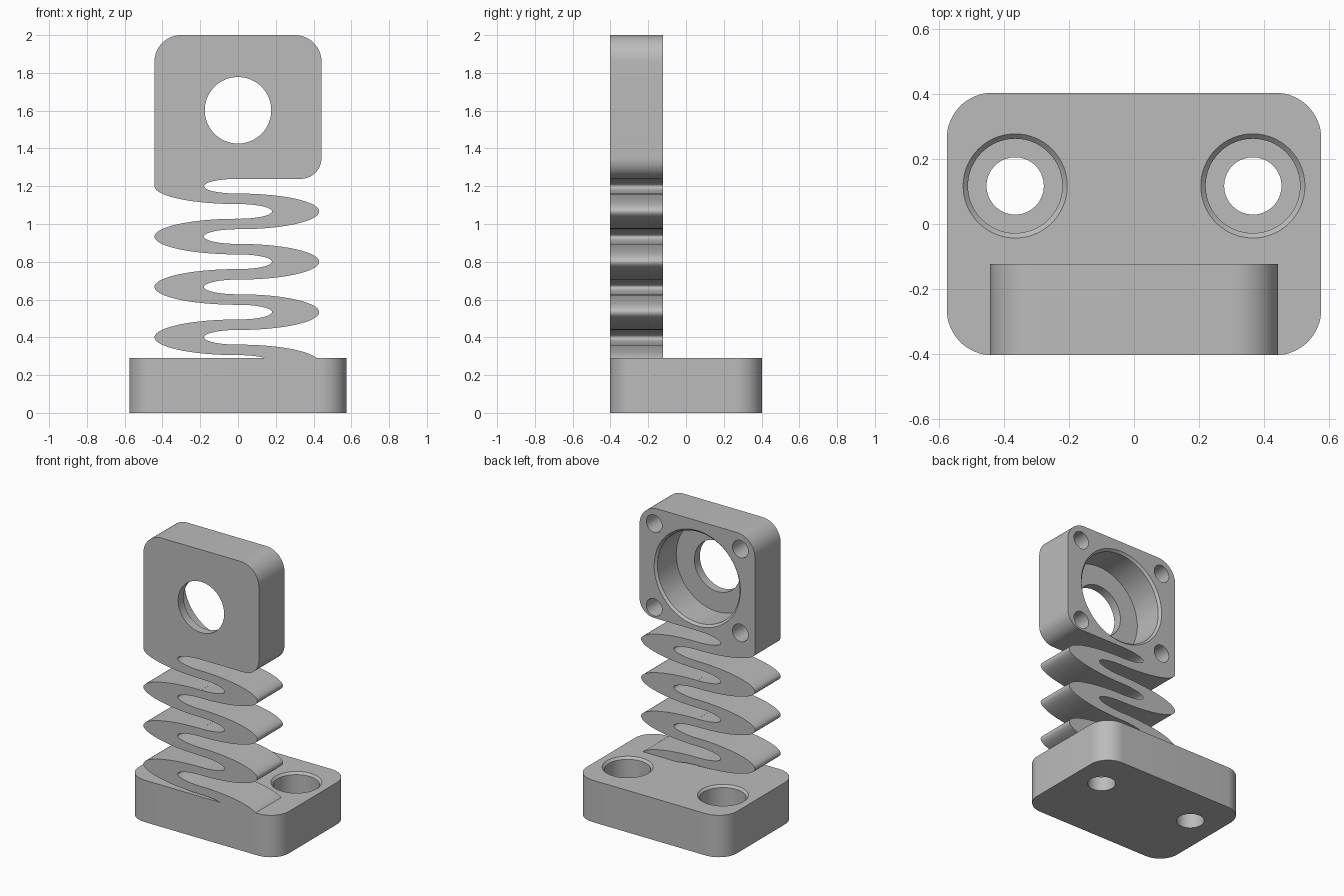
import bpy, bmesh, math
from mathutils import Matrix

cube = bpy.data.objects.get("Cube")
if cube:
    bpy.data.objects.remove(cube, do_unlink=True)

grey = bpy.data.materials.new("plain grey")
grey.use_nodes = True
GREY = (0.5, 0.5, 0.5, 1)
grey.diffuse_color = GREY
grey.node_tree.nodes["Principled BSDF"].inputs["Base Color"].default_value = GREY


def arc(cx, cy, rx, ry, start, end, steps):
    """Points of an elliptical arc, angles in degrees."""
    angles = [math.radians(start + (end - start) * i / steps) for i in range(steps + 1)]
    return [(cx + rx * math.cos(a), cy + ry * math.sin(a)) for a in angles]


def make_object(name, bm):
    bmesh.ops.remove_doubles(bm, verts=bm.verts, dist=1e-5)
    bmesh.ops.recalc_face_normals(bm, faces=bm.faces)
    mesh = bpy.data.meshes.new(name)
    bm.to_mesh(mesh)
    bm.free()
    mesh.materials.append(grey)
    obj = bpy.data.objects.new(name, mesh)
    bpy.context.collection.objects.link(obj)
    return obj


def extrude(name, outline, height, matrix):
    """Extrude a flat outline along local z, then place it."""
    bm = bmesh.new()
    bm.faces.new([bm.verts.new((x, y, 0)) for x, y in outline])
    bmesh.ops.remove_doubles(bm, verts=bm.verts, dist=1e-5)
    side = bmesh.ops.extrude_face_region(bm, geom=bm.faces[:])["geom"]
    top = [v for v in side if isinstance(v, bmesh.types.BMVert)]
    bmesh.ops.translate(bm, verts=top, vec=(0, 0, height))
    bmesh.ops.transform(bm, matrix=matrix, verts=bm.verts)
    return make_object(name, bm)


def lathe(bm, profile, matrix, sides=64):
    """Add a closed turned solid; profile is (radius, depth) pairs."""
    rings = []
    for r, d in profile:
        ring = [bm.verts.new(matrix @ Matrix.Rotation(math.tau * i / sides, 4, "Z")
                             @ Matrix.Translation((r, 0, d)).to_translation())
                for i in range(sides)]
        rings.append(ring)
    for a, b in zip(rings, rings[1:]):
        for i in range(sides):
            j = (i + 1) % sides
            bm.faces.new((a[i], a[j], b[j], b[i]))
    bm.faces.new(rings[0])
    bm.faces.new(rings[-1])


def cut(body, bm):
    """Subtract the cutter solids, then shade the finished body."""
    cutter = make_object("hole_cutter", bm)
    cutter.hide_render = True
    mod = body.modifiers.new("holes", "BOOLEAN")
    mod.operation = "DIFFERENCE"
    mod.solver = "EXACT"
    mod.object = cutter
    bpy.ops.object.select_all(action="DESELECT")
    body.select_set(True)
    bpy.context.view_layer.objects.active = body
    bpy.ops.object.modifier_apply(modifier=mod.name)
    bpy.data.objects.remove(cutter, do_unlink=True)
    bpy.ops.object.shade_smooth_by_angle(angle=math.radians(30))


# Base block with rounded vertical corners
W, D, H, R = 0.575, 0.403, 0.29, 0.14
outline = []
for sx, sy, start in ((1, 1, 0), (-1, 1, 90), (-1, -1, 180), (1, -1, 270)):
    outline += arc(sx * (W - R), sy * (D - R), R, R, start, start + 90, 16)
base = extrude("base", outline, H, Matrix())

# Counterbored screw holes in the base
bm = bmesh.new()
for side in (-1, 1):
    place = Matrix.Translation((side * 0.365, 0.117, H)) @ Matrix.Rotation(math.pi, 4, "X")
    lathe(bm, [(0.18, -0.02), (0.145, 0.015), (0.145, 0.19), (0.088, 0.19), (0.088, 0.4)], place)
cut(base, bm)

# Head and wavy spring as one continuous outline
HALF, TOP, BOTTOM = 0.442, 2.0, 1.239
BEND_TOP, STEP = 1.2, 0.1333
OUT_H, IN_H, IN_W = 0.0945, 0.039, 0.18
SEG = 48

outline = arc(HALF - 0.11, BOTTOM + 0.11, 0.11, 0.11, -90, 0, 16)
outline += arc(HALF - R, TOP - R, R, R, 0, 90, 16)
outline += arc(R - HALF, TOP - R, R, R, 90, 180, 16)

# Near edge of the spring, running down from the left side of the head
near = arc(0, BEND_TOP, HALF, OUT_H, 180, 270, SEG // 2)
far = arc(0, BEND_TOP, IN_W, IN_H, 90, 270, SEG)
for i in range(1, 8):
    z = BEND_TOP - STEP * i
    if i % 2:
        last = i == 7
        end = 0 if last else -90
        near += arc(0, z, IN_W, IN_H, 90, end, SEG)
        far += arc(0, z, 0.43, OUT_H, 90, end, SEG)
    else:
        near += arc(0, z, HALF, OUT_H, 90, 270, SEG)
        far += arc(0, z, IN_W, IN_H, 90, 270, SEG)
path = outline + near + far[::-1]

# Drop repeated points where arcs meet
clean = [p for p, q in zip(path, path[1:] + path[:1]) if math.dist(p, q) > 1e-5]
BACK, THICK = -0.123, 0.28
upright = Matrix.Rotation(math.pi / 2, 4, "X")
head = extrude("head_and_spring", clean, THICK, Matrix.Translation((0, BACK, 0)) @ upright)

# Stepped bore and four blind corner holes in the back of the head
bm = bmesh.new()
lathe(bm, [(0.35, -0.02), (0.315, 0.015), (0.315, 0.22), (0.176, 0.22), (0.176, 0.4)],
      Matrix.Translation((0, BACK, 1.602)) @ upright, 96)
for sx in (-1, 1):
    for sz in (-1, 1):
        lathe(bm, [(0.06, -0.02), (0.06, 0.2)],
              Matrix.Translation((sx * 0.33, BACK, 1.602 + sz * 0.29)) @ upright, 32)
cut(head, bm)
